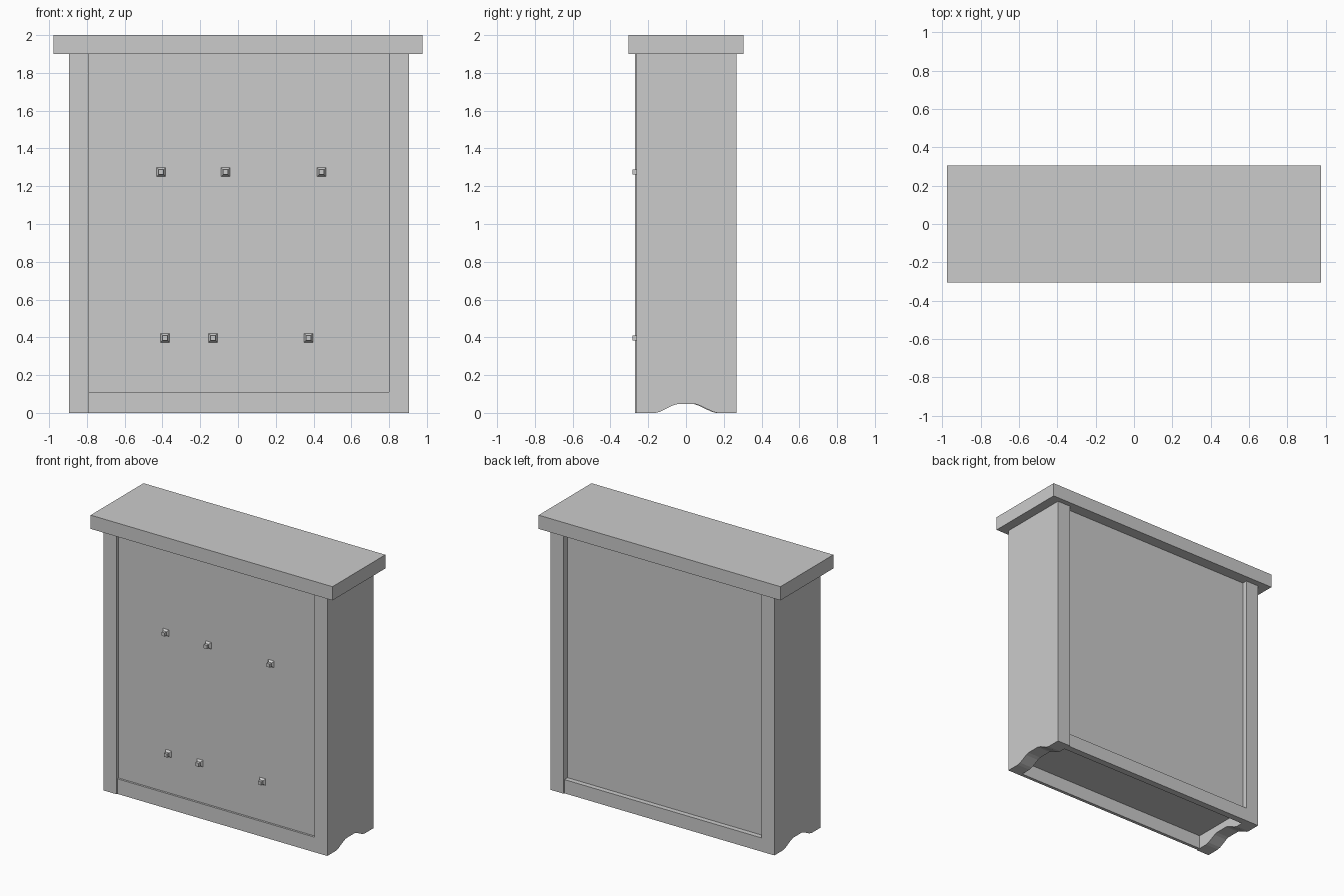
import bpy
import bmesh

cube = bpy.data.objects.get("Cube")
if cube:
    bpy.data.objects.remove(cube, do_unlink=True)

grey = bpy.data.materials.new("plain_grey")
grey.use_nodes = True
grey.diffuse_color = (0.6, 0.6, 0.6, 1)
grey.node_tree.nodes["Principled BSDF"].inputs["Base Color"].default_value = grey.diffuse_color


def finish(name, bm):
    bmesh.ops.recalc_face_normals(bm, faces=bm.faces)
    mesh = bpy.data.meshes.new(name)
    bm.to_mesh(mesh)
    bm.free()
    mesh.materials.append(grey)
    obj = bpy.data.objects.new(name, mesh)
    bpy.context.collection.objects.link(obj)
    return obj


def box(name, low, high):
    bm = bmesh.new()
    bmesh.ops.create_cube(bm, size=1)
    for v in bm.verts:
        for i in range(3):
            v.co[i] = high[i] if v.co[i] > 0 else low[i]
    return finish(name, bm)


def side(name, x0, x1, shift):
    """Side board with an arched foot, extruded along x."""
    arch = [(0.165, 0), (0.14, 0.006), (0.075, 0.038), (0.05, 0.046)]
    half = [(0.265, TOP), (0.265, 0)] + arch
    profile = [(-y, z) for y, z in half] + [(y, z) for y, z in reversed(half)]
    bm = bmesh.new()
    face = bm.faces.new([bm.verts.new((x0, y + shift, z)) for y, z in profile])
    ext = bmesh.ops.extrude_face_region(bm, geom=[face])
    moved = [v for v in ext["geom"] if isinstance(v, bmesh.types.BMVert)]
    bmesh.ops.translate(bm, vec=(x1 - x0, 0, 0), verts=moved)
    return finish(name, bm)


def knob(name, x, z):
    """Square knob: tapered base with a straight stem."""
    bm = bmesh.new()
    rings = []
    for y, r in [(-0.247, 0.025), (-0.263, 0.013), (-0.284, 0.013)]:
        rings.append([bm.verts.new((x + r * sx, y, z + r * sz))
                      for sx, sz in [(-1, -1), (1, -1), (1, 1), (-1, 1)]])
    for a, b in zip(rings, rings[1:]):
        for i in range(4):
            j = (i + 1) % 4
            bm.faces.new((a[i], a[j], b[j], b[i]))
    bm.faces.new(rings[0])
    bm.faces.new(rings[-1])
    return finish(name, bm)


TOP = 1.9
LEFT, RIGHT = 0.8, -0.79

# Top board and the two slightly offset sides
box("top_board", (-0.976, -0.305, TOP), (0.976, 0.305, 2))
side("right_side", -0.895, RIGHT, -0.006)
side("left_side", LEFT, 0.905, 0.002)

# Bottom rails, floor and recessed panels
box("front_rail", (RIGHT, -0.263, 0), (LEFT, -0.24, 0.11))
box("back_rail", (RIGHT, 0.21, 0), (LEFT, 0.259, 0.1))
box("floor_board", (RIGHT, -0.24, 0.1), (LEFT, 0.21, 0.12))
box("front_panel", (RIGHT, -0.248, 0.1), (LEFT, -0.22, TOP))
box("back_panel", (RIGHT, 0.19, 0.1), (LEFT, 0.222, TOP))

# Front knobs in two rows
for row, z, xs in [("upper", 1.275, (-0.407, -0.066, 0.442)),
                   ("lower", 0.397, (-0.386, -0.132, 0.373))]:
    for n, x in enumerate(xs, 1):
        knob(f"{row}_knob_{n}", x, z)
